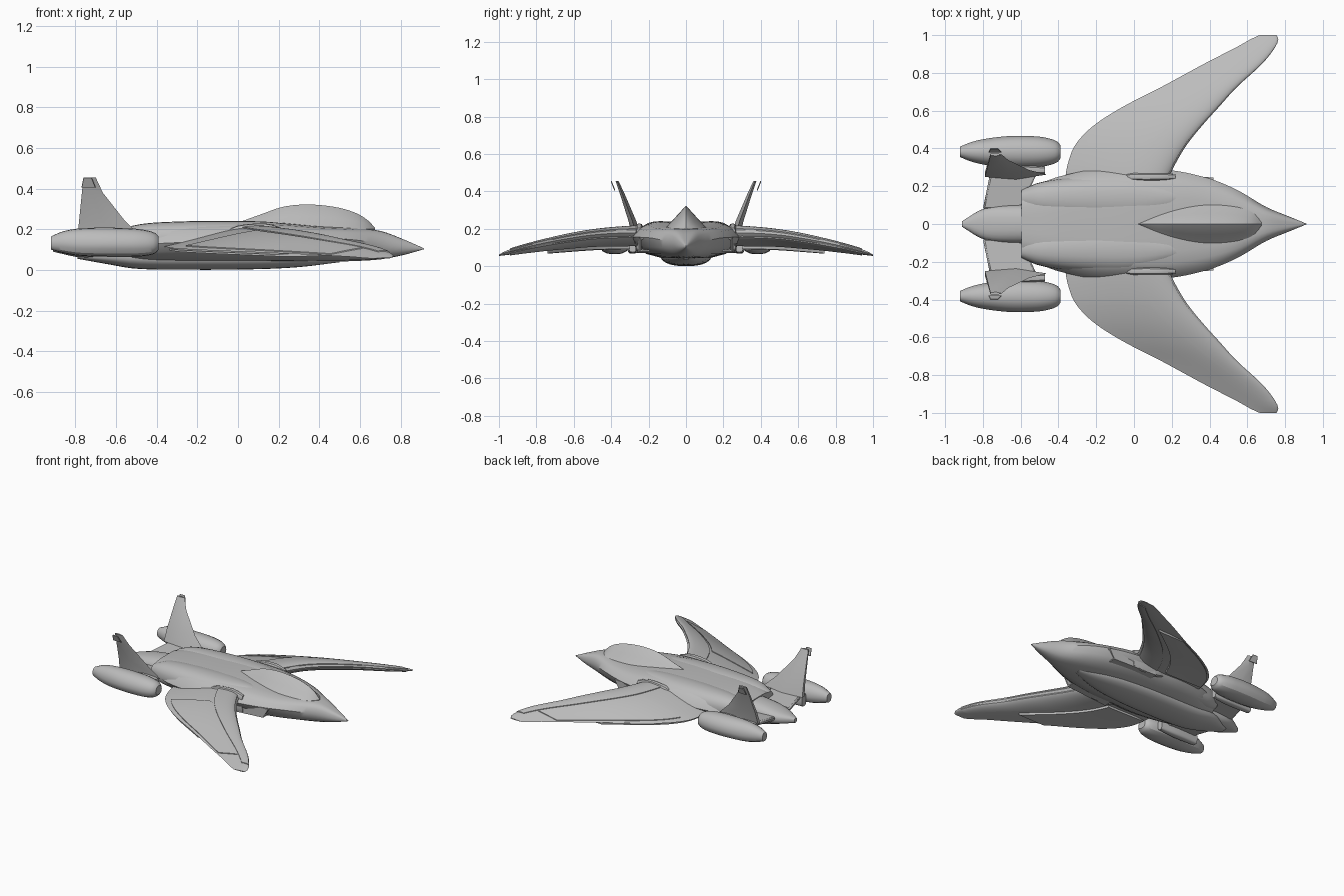
import bpy
import bmesh
import math
from mathutils import Vector

default = bpy.data.objects.get("Cube")
if default:
    bpy.data.objects.remove(default, do_unlink=True)


def make_material(name, value):
    mat = bpy.data.materials.new(name)
    mat.use_nodes = True
    colour = (value, value, value, 1)
    mat.diffuse_color = colour
    mat.node_tree.nodes["Principled BSDF"].inputs["Base Color"].default_value = colour
    return mat


GREY = make_material("hull grey", 0.5)


def finish(name, bm, angle=35):
    """Turn a bmesh into a shaded object."""
    bmesh.ops.remove_doubles(bm, verts=bm.verts, dist=0.0002)
    bmesh.ops.recalc_face_normals(bm, faces=bm.faces)
    mesh = bpy.data.meshes.new(name)
    bm.to_mesh(mesh)
    bm.free()
    mesh.materials.append(GREY)
    obj = bpy.data.objects.new(name, mesh)
    bpy.context.collection.objects.link(obj)
    bpy.ops.object.select_all(action="DESELECT")
    obj.select_set(True)
    bpy.context.view_layer.objects.active = obj
    bpy.ops.object.shade_smooth_by_angle(angle=math.radians(angle))
    return obj


def loft(name, rings, angle=35):
    """Skin a row of closed rings and cap both ends."""
    bm = bmesh.new()
    rows = [[bm.verts.new(p) for p in ring] for ring in rings]
    for a, b in zip(rows, rows[1:]):
        for i in range(len(a)):
            j = (i + 1) % len(a)
            bm.faces.new((a[i], a[j], b[j], b[i]))
    bm.faces.new(rows[0])
    bm.faces.new(rows[-1])
    return finish(name, bm, angle)


def interpolate(table, t):
    """Smoothly sample a table of rows keyed on the first column."""
    t = min(max(t, table[0][0]), table[-1][0])
    for k in range(len(table) - 1):
        a, b = table[k], table[k + 1]
        if t <= b[0]:
            f = (t - a[0]) / (b[0] - a[0])
            before, after = table[max(k - 1, 0)], table[min(k + 2, len(table) - 1)]
            row = []
            for i in range(1, len(a)):
                m0 = (b[i] - before[i]) / (b[0] - before[0]) * (b[0] - a[0])
                m1 = (after[i] - a[i]) / (after[0] - a[0]) * (b[0] - a[0])
                row.append(a[i] * (1 + 2 * f) * (1 - f) ** 2 + m0 * f * (1 - f) ** 2
                           + b[i] * f * f * (3 - 2 * f) + m1 * f * f * (f - 1))
            return row


def body(name, stations, section, steps=40, y=0, side=1, angle=35):
    """Loft along x: stations hold x, half width, top, middle, bottom."""
    ring = section + [(-a, b) for a, b in reversed(section) if a > 0]
    first, last = stations[0][0], stations[-1][0]
    rings = []
    for s in range(steps + 1):
        x = first + (last - first) * s / steps
        w, top, mid, low = interpolate(stations, x)
        rings.append([(x, side * (y + a * w), mid + b * (top - mid if b > 0 else mid - low))
                      for a, b in ring])
    return loft(name, rings, angle)


def oval(power, count=12):
    """Half of a rounded section, from top to bottom."""
    pts = []
    for i in range(count + 1):
        t = math.pi * i / count
        s, c = math.sin(t), math.cos(t)
        pts.append((max(s, 0) ** power if 0 < i < count else 0, math.copysign(abs(c) ** power, c)))
    return pts


def slab(name, corners, thickness):
    """Flat plate with a bevelled rim from a ring of corners."""
    pts = [Vector(c) for c in corners]
    normal = (pts[1] - pts[0]).cross(pts[2] - pts[0]).normalized() * thickness / 2
    obj = loft(name, [[p - normal for p in pts], [p + normal for p in pts]], 25)
    bevel = obj.modifiers.new("rim", "BEVEL")
    bevel.width = thickness * 0.3
    return obj


# Main hull with a sharp chine at its widest line
hull_section = [(0, 1), (.25, 1), (.5, .97), (.72, .86), (.88, .58), (1, 0),
                (.9, -.45), (.72, -.75), (.45, -.95), (0, -1)]
body("fuselage", [
    (-.595, .17, .195, .13, .06), (-.5, .212, .218, .13, .045), (-.4, .25, .229, .13, .04),
    (-.2, .29, .236, .14, .04), (0, .29, .239, .15, .04), (.2, .284, .232, .155, .04),
    (.4, .24, .215, .155, .04), (.55, .178, .207, .15, .043), (.7, .09, .192, .13, .052),
    (.82, .04, .148, .11, .075), (.915, .001, .106, .104, .102)], hull_section, 50)

# Belly pod
body("belly_pod", [
    (-.79, .03, .07, .065, .055), (-.65, .1, .1, .07, .03), (-.5, .13, .1, .07, .006),
    (-.2, .14, .1, .07, .001), (.1, .13, .1, .07, .004), (.3, .1, .1, .07, .014),
    (.5, .03, .08, .06, .038)], oval(.8), 30)

# Tail spike between the engines
body("tail_spike", [
    (-.91, .015, .125, .11, .09), (-.8, .08, .155, .11, .065), (-.68, .1, .18, .11, .05),
    (-.4, .1, .21, .12, .05)], oval(.8), 16)

# Ridged canopy
canopy_section = [(0, 1), (.05, .97), (.5, .5), (.85, .14), (1, 0), (.95, -1), (0, -1)]
body("canopy", [
    (.02, .002, .24, .235, .19), (.12, .055, .276, .222, .19), (.22, .09, .31, .213, .19),
    (.34, .11, .322, .206, .19), (.48, .105, .309, .203, .188), (.58, .083, .28, .202, .185),
    (.64, .052, .243, .201, .18), (.675, .008, .205, .2, .18)], canopy_section, 36, angle=30)

# Wing planform: span, leading x, trailing x, leading z, trailing z, half thickness
wing_table = [
    (.24, .18, -.365, .18, .115, .048), (.32, .22, -.35, .178, .112, .046),
    (.42, .28, -.31, .174, .106, .042), (.52, .36, -.215, .165, .1, .038),
    (.62, .45, -.06, .15, .093, .034), (.72, .54, .135, .132, .085, .028),
    (.85, .68, .375, .104, .074, .02), (.94, .75, .55, .081, .065, .013),
    (.985, .765, .63, .067, .058, .007), (1, .755, .665, .06, .056, .003)]


def wing_point(side, span, chord, face, lift=0):
    lead, trail, z0, z1, half = interpolate(wing_table, span)
    bulge = half * math.sin(math.pi * chord ** .52)
    return (lead + (trail - lead) * chord, side * span,
            z0 + (z1 - z0) * chord + face * (bulge + lift))


def wing_shell(name, side, spans, chords, faces, lift, steps=24):
    """Closed skin over part of the wing, faces giving its two surfaces."""
    rings = []
    for s in range(steps + 1):
        span = spans[0] + (spans[1] - spans[0]) * s / steps
        row = [chords[0] + (chords[1] - chords[0]) * (i / 12) ** 1.5 for i in range(13)]
        outer = [wing_point(side, span, c, faces[0], lift) for c in row]
        inner = [wing_point(side, span, c, faces[1], lift if faces[1] < 0 else 0)
                 for c in reversed(row)]
        rings.append(outer + inner)
    return loft(name, rings)


# Nacelle section has a seam along its widest line
nacelle_section = [(0, 1), (.35, .95), (.68, .74), (.9, .4), (1, 0), (.94, -.4), (.76, -.75), (.45, -.95), (0, -1)]
nacelle_table = [
    (-.92, .028, .165, .135, .1), (-.86, .052, .19, .135, .083),
    (-.78, .07, .204, .13, .07), (-.65, .084, .208, .13, .065), (-.52, .082, .204, .13, .065),
    (-.45, .071, .195, .13, .07), (-.405, .054, .18, .13, .083), (-.39, .036, .165, .13, .1)]

for side, label in ((1, "far"), (-1, "near")):
    # Swept wing with thick leading spar, upper panel and lower flap
    wing_shell("wing_" + label, side, (.24, 1), (0, 1), (1, -1), 0, 36)
    wing_shell("wing_spar_" + label, side, (.26, .94), (.02, .31), (1, -1), .005)
    wing_shell("wing_panel_" + label, side, (.43, .88), (.34, .92), (1, .5), .005)
    wing_shell("wing_flap_" + label, side, (.3, .74), (.42, .97), (-1, -.5), .016)

    # Soft engine humps along the back of the hull
    body("engine_hump_" + label, [
        (-.595, .045, .185, .14, .09), (-.5, .085, .222, .14, .07), (-.3, .115, .238, .14, .06),
        (0, .12, .241, .15, .08), (.2, .07, .232, .16, .1), (.35, .01, .2, .17, .13)],
        oval(.85), 24, .135, side)

    # Wing root fairing
    body("wing_root_" + label, [
        (-.06, .012, .19, .16, .1), (0, .022, .218, .16, .08), (.14, .022, .228, .16, .07),
        (.22, .015, .205, .16, .08)], oval(.6, 8), 10, .25, side)

    # Intake duct: rectangular frame with a recessed mouth
    duct = []
    for x, w, h in ((.05, .05, .045), (.4, .036, .036), (.4, .028, .028), (.28, .026, .026)):
        centre = .21 if x > .1 else .22
        duct.append([(x + .02 * sz, side * (centre + w * sy), .115 + h * sz)
                     for sy, sz in ((1, 1), (1, -1), (-1, -1), (-1, 1))])
    loft("intake_" + label, duct, 20)

    # Outboard engine nacelle and its inner collar
    body("nacelle_" + label, nacelle_table, nacelle_section, 40, .382, side, 28)
    body("nacelle_collar_" + label, [
        (-.78, .025, .16, .11, .07), (-.6, .03, .17, .11, .068), (-.47, .02, .16, .11, .075)],
        oval(.6, 8), 8, .285, side)

    # Horizontal stabiliser joining hull and nacelle
    slab("stabiliser_" + label, [
        (-.8, side * .08, .12), (-.755, side * .3, .14),
        (-.5, side * .3, .14), (-.6, side * .08, .12)], .03)

    # Canted tail fin, thick at the root
    fin = []
    for z, y, lead, trail, thick in ((.15, .262, -.46, -.79, .026), (.24, .286, -.555, -.782, .021),
                                     (.38, .338, -.665, -.768, .013), (.455, .368, -.7, -.76, .008)):
        middle = (lead + trail) / 2
        fin.append([(lead, side * y, z), (middle, side * (y + thick), z), (trail, side * (y + thick / 2), z),
                    (trail, side * (y - thick / 2), z), (middle, side * (y - thick), z)])
    loft("tail_fin_" + label, fin, 20)

    # Small outer plate on the fin tip
    slab("fin_plate_" + label, [
        (-.77, side * .38, .405), (-.76, side * .4, .455),
        (-.72, side * .4, .455), (-.7, side * .38, .405)], .006)
